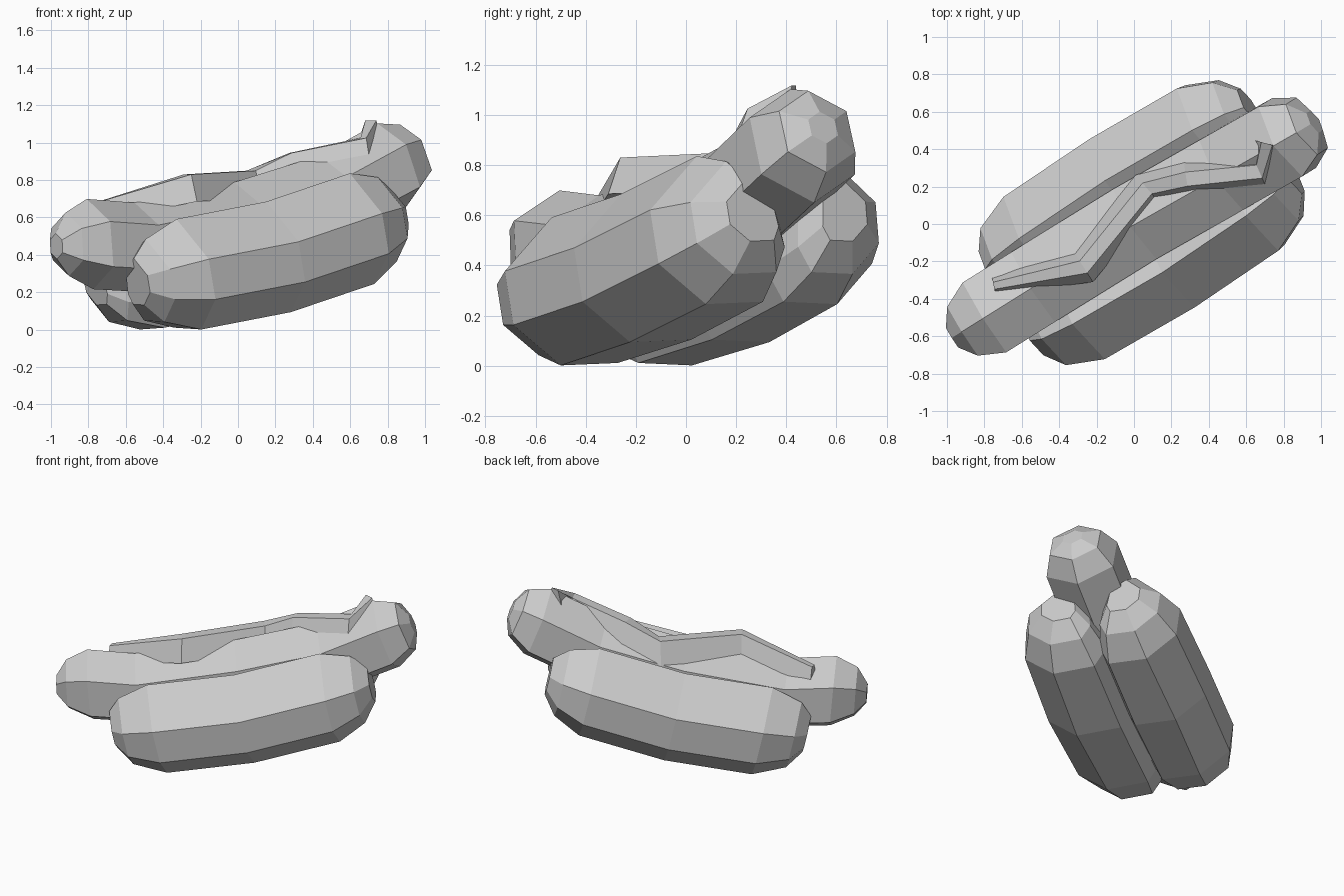
import bpy, bmesh, math
from mathutils import Vector, Matrix

if "Cube" in bpy.data.objects:
    bpy.data.objects.remove(bpy.data.objects["Cube"])

# Shared frame: u along the roll, s toward the front, w up; tilted and turned
TILT = math.radians(12.6)
TURN = math.radians(32)
FRAME = (Matrix.Translation((0, 0, 0.41)) @ Matrix.Rotation(TURN, 4, 'Z')
         @ Matrix.Rotation(-TILT, 4, 'Y'))


def loft(name, rings, matrix=None):
    """Skin a list of equal-sized point loops and cap both ends."""
    bm = bmesh.new()
    loops = [[bm.verts.new(p) for p in ring] for ring in rings]
    n = len(loops[0])
    for a, b in zip(loops, loops[1:]):
        for i in range(n):
            j = (i + 1) % n
            bm.faces.new((a[i], a[j], b[j], b[i]))
    bm.faces.new(loops[0])
    bm.faces.new(loops[-1])
    if matrix:
        bm.transform(matrix)
    bmesh.ops.recalc_face_normals(bm, faces=bm.faces)
    mesh = bpy.data.meshes.new(name)
    bm.to_mesh(mesh)
    bm.free()
    obj = bpy.data.objects.new(name, mesh)
    bpy.context.collection.objects.link(obj)
    return obj


# Bun halves: one faceted profile, mirrored to the other side, meeting in the middle
profile = [(.32, -.305), (.52, -.14), (.53, .08), (.28, .30),
           (.03, .17), (-.02, -.16), (.05, -.295)]
cs = .20
stations = [(-.79, .42, 0, .02), (-.71, .75, 0, .01), (-.51, 1, 0, 0),
            (.05, 1, .02, -.03),
            (.61, 1, 0, 0), (.79, .76, 0, .01), (.88, .42, 0, .02)]
for name, side, wide in (("front_bun", 1, 1), ("back_bun", -1, .93)):
    rings = [[(u, -side * wide * (cs + (s - cs) * k + (ds if s > cs else 0)),
               w * k + dw)
              for s, w in profile] for u, k, ds, dw in stations]
    loft(name, rings, FRAME)

# Sausage: six-sided, curving up at both ends
hexagon = [(.22 * math.sin(i * math.pi / 3) / .866, .24 * math.cos(i * math.pi / 3))
           for i in range(6)]
path = [(-1.11, .285, .28), (-1.04, .28, .70), (-.90, .25, 1), (-.60, .165, 1),
        (.06, .135, 1), (.62, .16, 1), (1.02, .25, 1), (1.15, .28, .72),
        (1.20, .285, .28)]
loft("sausage", [[(u - .15 * u * h * k, s * k - .04 * max(u, 0), w + h * k)
                  for s, h in hexagon] for u, w, k in path], FRAME)

# Sauce: chunky zigzag strip lying along the top of the sausage
line = [Vector(p) for p in ((-.75, -.33, .64), (-.27, -.23, .745), (.07, .19, .765),
                            (.28, .24, .86), (.67, .28, .94), (.71, .43, 1.05))]
rings = []
for i, p in enumerate(line):
    d = line[min(i + 1, len(line) - 1)] - line[max(i - 1, 0)]
    across = Vector((-d.y, d.x, 0)).normalized()
    k = (.5, 1, 1, 1, 1, .8)[i]
    r, h = .095 * k, .085
    rings.append([p + across * r - Vector((0, 0, .06)),
                  p + across * r * .4 + Vector((0, 0, h * k)),
                  p - across * r * .4 + Vector((0, 0, h * k)),
                  p - across * r - Vector((0, 0, .06))])
loft("sauce_zigzag", rings)
